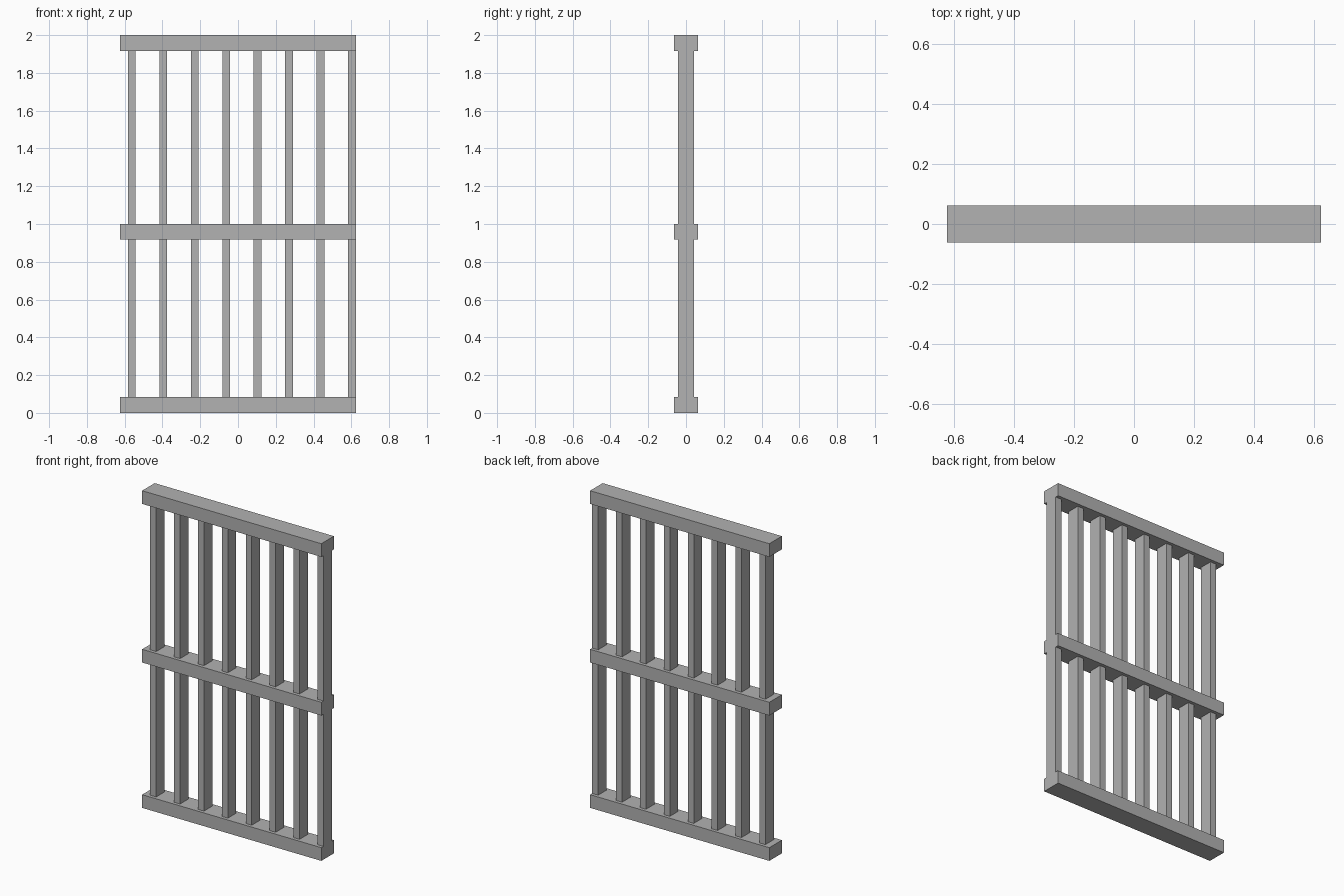
import bpy

cube = bpy.data.objects.get("Cube")
if cube:
    bpy.data.objects.remove(cube, do_unlink=True)

GREY = (0.445, 0.445, 0.445, 1)
mat = bpy.data.materials.new("grey metal")
mat.use_nodes = True
mat.diffuse_color = GREY
mat.node_tree.nodes["Principled BSDF"].inputs["Base Color"].default_value = GREY

U = 1 / 24            # bar thickness, the module for every size
WIDTH = 30 * U
RAIL_HEIGHT = 2 * U


def box(name, size, centre):
    bpy.ops.mesh.primitive_cube_add(size=1, location=centre)
    ob = bpy.context.object
    ob.name = name
    ob.scale = size
    bpy.ops.object.transform_apply(location=False, rotation=False, scale=True)
    ob.data.materials.append(mat)
    return ob


# Horizontal rails
rail_bottoms = {"bottom": 0, "middle": 1 - RAIL_HEIGHT, "top": 2 - RAIL_HEIGHT}
for label, z in rail_bottoms.items():
    box(label + "_rail", (WIDTH, 3 * U, RAIL_HEIGHT), (0, 0, z + RAIL_HEIGHT / 2))

# Upright bars between the rails, the last one flush with the left end
spans = {"lower": (RAIL_HEIGHT, rail_bottoms["middle"]),
         "upper": (1, rail_bottoms["top"])}
for label, (low, high) in spans.items():
    for i in range(8):
        x = WIDTH / 2 - U / 2 - 4 * U * i
        box(f"{label}_bar_{i + 1}", (U, 2 * U, high - low), (x, 0, (low + high) / 2))
